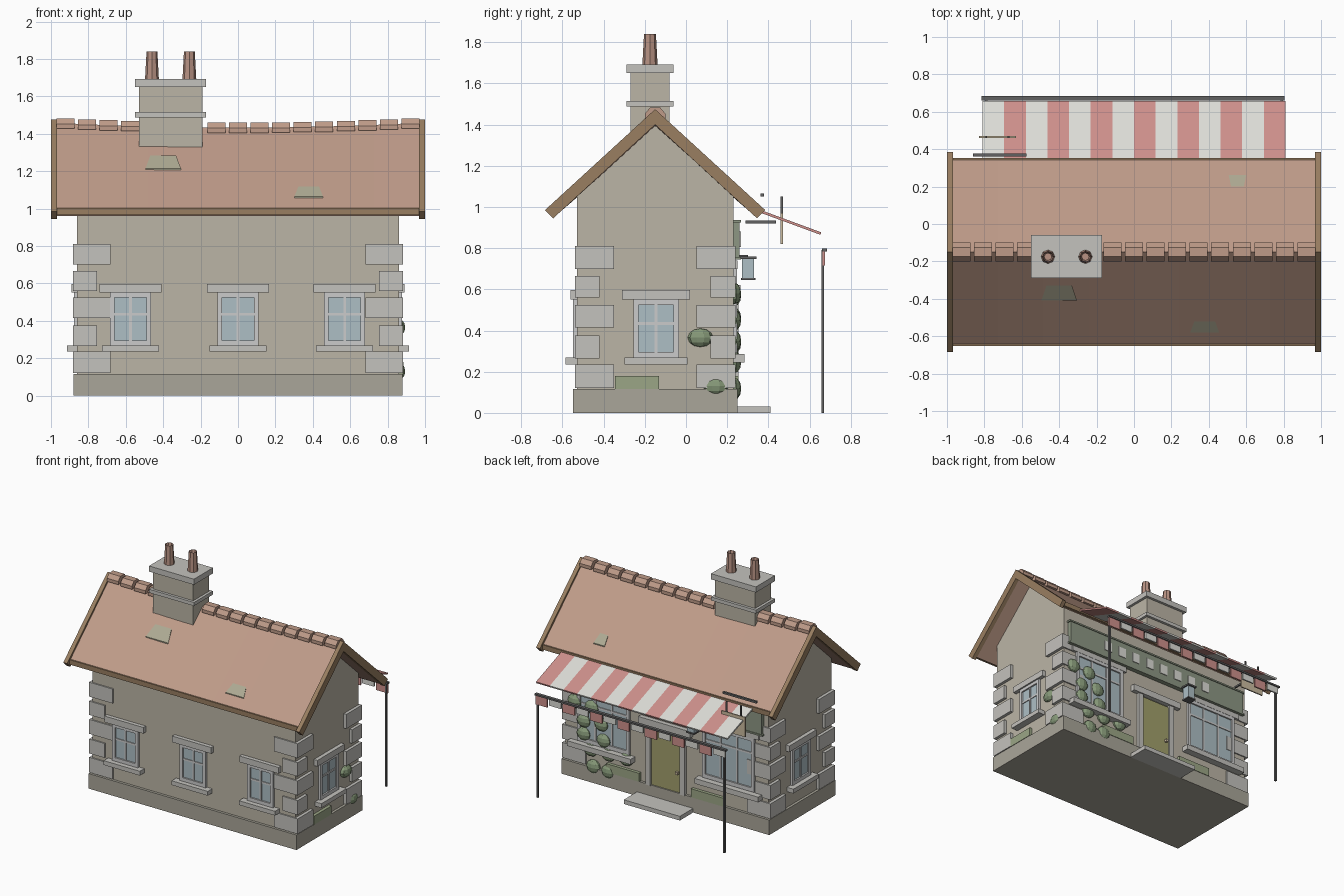
import bpy, bmesh, math
from mathutils import Matrix, Vector

if "Cube" in bpy.data.objects:
    bpy.data.objects.remove(bpy.data.objects["Cube"])


def mat(name, r, g, b):
    m = bpy.data.materials.new(name)
    m.diffuse_color = (r, g, b, 1)
    m.use_nodes = True
    m.node_tree.nodes["Principled BSDF"].inputs["Base Color"].default_value = m.diffuse_color
    return m


WALL = mat("wall_stone", .50, .46, .38)
PLINTH = mat("plinth_stone", .40, .38, .32)
STONE = mat("pale_stone", .55, .54, .51)
TILE = mat("roof_tile", .52, .33, .25)
WOOD = mat("brown_wood", .32, .21, .12)
FRAME = mat("pale_frame", .62, .62, .60)
GLASS = mat("glass", .42, .52, .56)
GREEN = mat("shop_green", .27, .31, .23)
MOSS = mat("moss", .33, .38, .24)
LEAF = mat("leaf", .24, .32, .19)
OLIVE = mat("door_olive", .36, .35, .15)
RED = mat("red_cloth", .62, .28, .26)
WHITE = mat("white_cloth", .72, .72, .68)
IRON = mat("iron", .12, .12, .12)
POT = mat("clay_pot", .48, .29, .23)
PATCH = mat("weathered_tile", .42, .40, .29)
TAN = mat("tan_board", .60, .50, .35)


def finish(name, bm, m):
    bmesh.ops.recalc_face_normals(bm, faces=bm.faces)
    me = bpy.data.meshes.new(name)
    bm.to_mesh(me)
    bm.free()
    me.materials.append(m)
    ob = bpy.data.objects.new(name, me)
    bpy.context.collection.objects.link(ob)
    return ob


def box(name, x0, x1, y0, y1, z0, z1, m):
    bm = bmesh.new()
    c = Vector(((x0 + x1) / 2, (y0 + y1) / 2, (z0 + z1) / 2))
    s = Matrix.Diagonal((abs(x1 - x0), abs(y1 - y0), abs(z1 - z0), 1))
    bmesh.ops.create_cube(bm, size=1, matrix=Matrix.Translation(c) @ s)
    return finish(name, bm, m)


def loft(name, sections, m):
    """Closed solid through matching rings of points."""
    bm = bmesh.new()
    rings = [[bm.verts.new(p) for p in s] for s in sections]
    n = len(rings[0])
    for a, b in zip(rings, rings[1:]):
        for i in range(n):
            j = (i + 1) % n
            bm.faces.new((a[i], a[j], b[j], b[i]))
    bm.faces.new(rings[0])
    bm.faces.new(rings[-1])
    return finish(name, bm, m)


def prism(name, yz, x0, x1, m):
    return loft(name, [[(x, y, z) for y, z in yz] for x in (x0, x1)], m)


def wbox(side, name, u0, u1, d0, d1, z0, z1, m):
    """Box on a wall: u along the wall, d outwards."""
    if side == "front":
        return box(name, u0, u1, -.53 - d1, -.53 - d0, z0, z1, m)
    if side == "back":
        return box(name, u0, u1, .23 + d0, .23 + d1, z0, z1, m)
    s = 1 if side == "right" else -1
    return box(name, s * (.86 + d0), s * (.86 + d1), u0, u1, z0, z1, m)


def window(side, c, hw, z0, z1, bars, rail):
    wbox(side, "window_glass", c - hw + .01, c + hw - .01, -.01, .006, z0 + .01, z1 - .01, GLASS)
    for s in (-1, 1):
        wbox(side, "window_jamb", c + s * hw, c + s * (hw - .025), -.01, .018, z0, z1, FRAME)
    for a, b in ((z0, z0 + .03), (z1 - .025, z1)):
        wbox(side, "window_rail", c - hw + .025, c + hw - .025, -.01, .018, a, b, FRAME)
    for u in bars:
        wbox(side, "window_bar", c + u - .007, c + u + .007, 0, .013, z0 + .03, z1 - .025, FRAME)
    wbox(side, "window_cross_bar", c - hw + .025, c + hw - .025, 0, .012, rail - .007, rail + .007, FRAME)


# Walls, plinth and gable
box("plinth", -.88, .88, -.55, .25, 0, .115, PLINTH)
box("walls", -.86, .86, -.53, .23, .1, .99, WALL)
prism("gable", [(-.53, .99), (.23, .99), (.23, 1.05), (-.15, 1.40), (-.53, 1.05)], -.86, .86, WALL)

# Corner stones, alternating long and short
for i, (z0, z1) in enumerate(((.12, .235), (.265, .375), (.415, .525), (.56, .665), (.70, .81))):
    w = .2 if i % 2 == 0 else .13
    for s in (-1, 1):
        box("corner_stone", s * .883, s * (.883 - w), -.54, -.54 + w - .01, z0, z1, STONE)
        box("corner_stone", s * .883, s * (.883 - w), .24, .24 - w + .01, z0, z1, STONE)

# House windows with lintel and sill
for side, c in (("front", -.575), ("front", 0), ("front", .57), ("right", -.145), ("left", -.145)):
    window(side, c, .11, .265, .55, (0,), .435)
    wbox(side, "lintel", c - .165, c + .165, -.01, .03, .55, .597, STONE)
    wbox(side, "sill", c - .153, c + .153, -.01, .055, .235, .268, STONE)

# Roof with a slightly sagging ridge
SL, YR = .92, -.15
sag = lambda x: .025 * (1 - (x / .97) ** 2)
xs = [-.97 + 1.94 * i / 8 for i in range(9)]
loft("roof", [[(x, YR - .5, .995), (x, YR, 1.458 - sag(x)), (x, YR + .5, .995),
               (x, YR + .48, .96), (x, YR, 1.40 - sag(x)), (x, YR - .48, .96)] for x in xs], TILE)
for s in (-1, 1):
    box("eave_board", -.97, .97, YR + s * .485, YR + s * .503, .965, 1.002, WOOD)
    prism("barge_board", [(YR - .535, .985), (YR, 1.475), (YR + .535, .985), (YR + .495, .945),
                          (YR, 1.40), (YR - .495, .945)], s * .968, s * 1.0, WOOD)

# Ridge tiles
for i in range(17):
    x = -.922 + .11525 * i
    z = 1.485 - sag(x)
    if -.56 < x < -.17:
        continue
    prism("ridge_tile", [(-.2, z - .055), (-.2, z - .03), (-.175, z), (-.125, z),
                         (-.1, z - .03), (-.1, z - .055)], x - .048, x + .048, TILE)

# Weathered patches on the roof, wider down the slope
for x, y0, y1, h in ((-.4, -.41, -.33, .095), (.378, -.58, -.52, .077), (.553, .262, .2, .047)):
    ring = [(x - h, y0), (x + h, y0), (x + h * .72, y1), (x - h * .72, y1)]
    top = lambda y: 1.458 - sag(x) - (.463 - sag(x)) / .5 * abs(y - YR)
    loft("roof_patch", [[(px, py, top(py) + o) for px, py in ring] for o in (-.01, .007)], PATCH)

# Chimney with two pots
box("chimney_stack", -.53, -.19, -.27, -.08, 1.2, 1.66, WALL)
box("chimney_band", -.55, -.17, -.29, -.06, 1.488, 1.515, STONE)
box("chimney_cap", -.55, -.17, -.29, -.06, 1.65, 1.693, STONE)
for x in (-.46, -.26):
    bm = bmesh.new()
    bmesh.ops.create_cone(bm, cap_ends=True, segments=8, radius1=.037, radius2=.029, depth=.15,
                          matrix=Matrix.Translation((x, -.175, 1.765)))
    bm.faces.ensure_lookup_table()
    f = max(bm.faces, key=lambda q: q.calc_center_median().z)
    bmesh.ops.inset_region(bm, faces=[f], thickness=.009)
    bmesh.ops.translate(bm, verts=f.verts, vec=(0, 0, -.06))
    finish("chimney_pot", bm, POT)

# Shop front on the back: door, windows, fascia
box("door_step", -.235, .24, .24, .41, 0, .032, STONE)
wbox("back", "door", -.125, .125, -.01, .01, .11, .56, OLIVE)
for s in (-1, 1):
    wbox("back", "door_jamb", s * .125, s * .165, -.01, .025, .11, .57, STONE)
    window("back", s * .53, .22, .29, .70, (-.07, .07), .58)
    wbox("back", "shop_sill", s * .27, s * .81, -.01, .055, .245, .285, STONE)
    wbox("back", "shop_lintel", s * .28, s * .79, -.01, .02, .70, .74, STONE)
    wbox("back", "moss", s * .17 + s * .05, s * .5, 0, .024, .115, .18, MOSS)
wbox("back", "door_lintel", -.22, .22, -.01, .035, .57, .62, STONE)
wbox("back", "door_knob", -.108, -.09, .01, .03, .255, .275, TAN)
wbox("back", "fascia", -.82, .82, -.01, .03, .75, .925, GREEN)
wbox("back", "fascia_trim", -.83, .83, -.01, .036, .925, .937, GREEN)
wbox("back", "fascia_trim", -.83, .83, -.01, .036, .745, .757, GREEN)
for i in range(8):
    x = .465 - .132 * i
    wbox("back", "fascia_block", x - .032, x + .032, .03, .036, .805, .88, WHITE)
wbox("right", "moss", -.345, -.13, 0, .024, .115, .18, MOSS)

# Striped awning, valance, bar and poles
W = 1.62 / 14
for i in range(14):
    x, m = -.81 + W * i, (WHITE, RED)[i % 2]
    prism("awning_stripe", [(.35, .99), (.657, .877), (.653, .865), (.346, .978)], x, x + W, m)
    box("valance_flap", x + .008, x + W - .008, .664, .676, .735 - .02 * (i % 2), .79, m)
box("awning_bar", -.815, .805, .66, .684, .785, .798, IRON)
for s in (-1, 1):
    box("awning_pole", s * .783, s * .797, .657, .671, 0, .79, IRON)

# Lantern
box("lantern_body", -.3, -.24, .272, .33, .65, .75, GLASS)
box("lantern_cap", -.31, -.23, .262, .342, .748, .76, IRON)
box("lantern_base", -.305, -.235, .267, .337, .645, .655, IRON)
box("lantern_arm", -.276, -.264, .23, .3, .758, .768, IRON)

# Hanging board with rod and bracket
box("board_rod", -.86, -.575, .362, .378, 1.05, 1.065, IRON)
box("board_bracket", -.726, -.714, .29, .438, .92, .934, IRON)
box("hanging_board", -.83, -.63, .46, .47, .82, .97, TAN)
for x in (-.79, -.67):
    box("board_hanger", x - .005, x + .005, .46, .47, .97, 1.05, IRON)

# Climbing plant on the back and right walls
back = ((.775, .58), (.63, .57), (.70, .45), (.55, .46), (.70, .35), (.53, .34),
        (.64, .245), (.49, .245), (.34, .25), (.617, .12), (.49, .115))
clumps = [((x, .235, z), (.058, .033, .052)) for x, z in back]
clumps += [((.86, .07, .365), (.036, .062, .045)), ((.86, .145, .13), (.036, .062, .045))]
for c, r in clumps:
    bm = bmesh.new()
    bmesh.ops.create_uvsphere(bm, u_segments=10, v_segments=6, radius=1,
                              matrix=Matrix.Translation(c) @ Matrix.Diagonal((*r, 1)))
    finish("leaf_clump", bm, LEAF)
